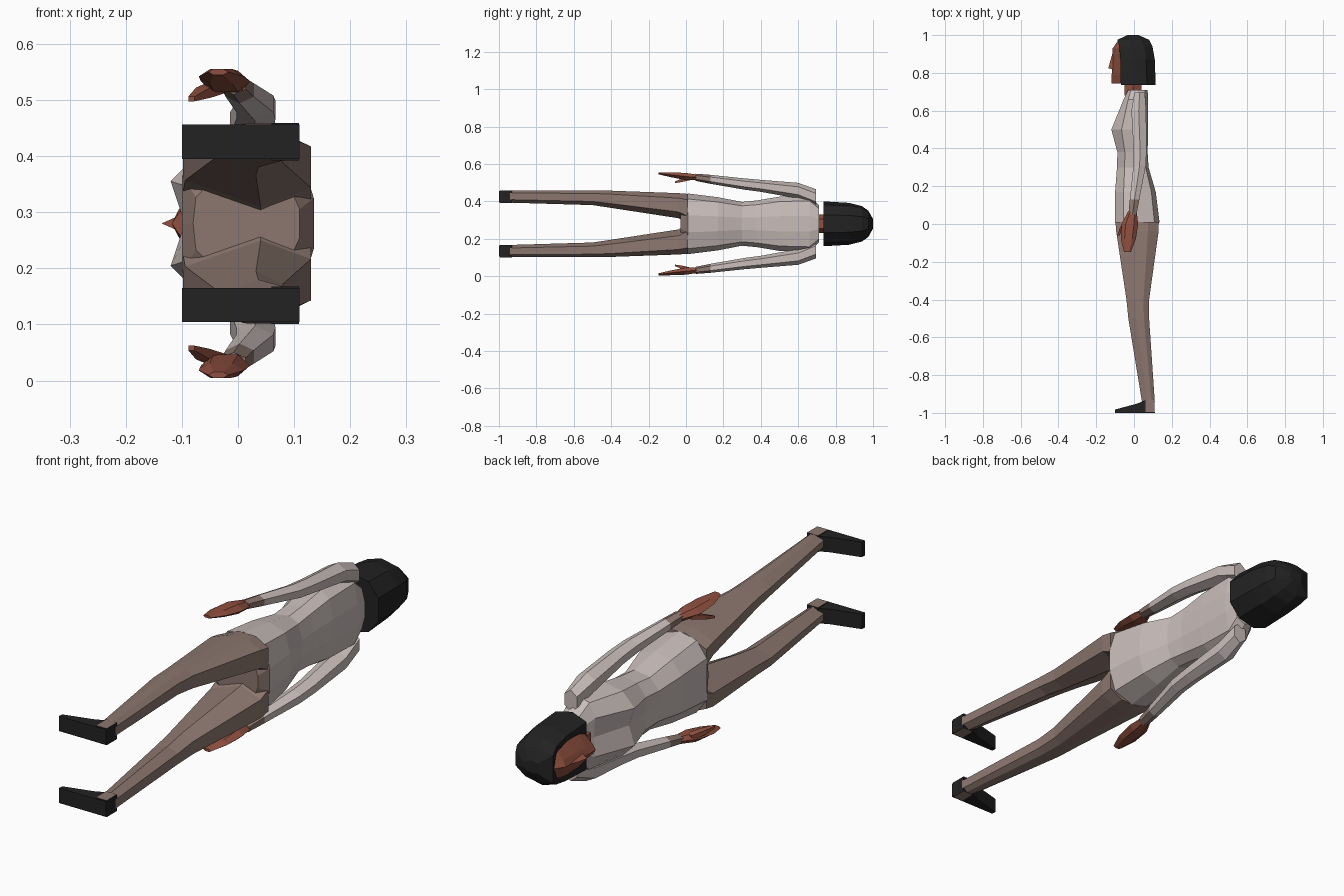
import bpy, bmesh, math
from mathutils import Vector

if "Cube" in bpy.data.objects:
    bpy.data.objects.remove(bpy.data.objects["Cube"])

MID = 0.28  # height of the body's symmetry plane; the figure lies on its side


def material(name, rgb):
    m = bpy.data.materials.new(name)
    m.diffuse_color = (*rgb, 1)
    m.use_nodes = True
    m.node_tree.nodes["Principled BSDF"].inputs["Base Color"].default_value = m.diffuse_color
    return m


SHIRT = material("shirt_light_grey", (0.58, 0.51, 0.49))
TROUSERS = material("trouser_brown", (0.265, 0.185, 0.16))
SKIN = material("skin_brown", (0.28, 0.08, 0.05))
BLACK = material("hair_and_shoe_black", (0.016, 0.016, 0.016))


def loft(name, rings, mats, rule=None):
    """Join rings of (x, y, sideways) points into a closed flat-shaded skin."""
    bm = bmesh.new()
    loops = [[bm.verts.new((x, y, MID + s)) for x, y, s in r] for r in rings]
    n = len(loops[0])
    for a, b in zip(loops, loops[1:]):
        for i in range(n):
            j = (i + 1) % n
            bm.faces.new((a[i], a[j], b[j], b[i]))
    bm.faces.new(loops[0])
    bm.faces.new(loops[-1])
    bmesh.ops.recalc_face_normals(bm, faces=bm.faces)
    if rule:
        for f in bm.faces:
            f.material_index = rule(f)
    me = bpy.data.meshes.new(name)
    bm.to_mesh(me)
    bm.free()
    for m in mats:
        me.materials.append(m)
    ob = bpy.data.objects.new(name, me)
    bpy.context.collection.objects.link(ob)
    return ob


def oval(y, x, s, rx, rs, n, turn=0.5):
    return [(x + rx * math.cos((i + turn) * math.tau / n), y,
             s + rs * math.sin((i + turn) * math.tau / n)) for i in range(n)]


def mirrored(half):
    """Complete a half ring whose first point lies on the symmetry plane."""
    return half + [(x, y, -s) for x, y, s in reversed(half) if s > 0]


# Torso: y, front centre x, bust x, half width, back x
def torso_ring(y, xc, xb, w, back):
    return mirrored([(xc, y, 0), (xb, y, 0.52 * w), (xb * 0.55, y, 0.9 * w),
                     (0.02, y, w), (back * 0.8, y, 0.82 * w), (back, y, 0.28 * w)])


loft("torso", [torso_ring(*r) for r in (
    (0.71, -0.03, -0.03, 0.10, 0.072),
    (0.66, -0.05, -0.055, 0.15, 0.075),
    (0.50, -0.095, -0.12, 0.145, 0.075),
    (0.38, -0.08, -0.088, 0.125, 0.072),
    (0.30, -0.088, -0.09, 0.117, 0.077),
    (0.17, -0.10, -0.10, 0.142, 0.115),
    (0.01, -0.10, -0.10, 0.162, 0.135),
    (-0.03, -0.08, -0.075, 0.09, 0.11))],
    (SHIRT, TROUSERS), lambda f: int(f.calc_center_median().y < 0.01))

# Neck, wedge-shaped face and nose
loft("neck", [oval(y, -0.005, 0, 0.052, 0.05, 6) for y in (0.68, 0.80)], (SKIN,))


def face_ring(y, xf, w):
    return mirrored([(xf, y, 0), (xf + 0.012, y, 0.3 * w), (-0.06, y, w),
                     (0.03, y, w)])


loft("face", [face_ring(*r) for r in (
    (0.745, -0.118, 0.06), (0.79, -0.118, 0.08), (0.86, -0.114, 0.085),
    (0.93, -0.113, 0.078), (0.97, -0.085, 0.05))], (SKIN,))
loft("nose", [
    [(-0.10, 0.815, 0.016), (-0.136, 0.825, 0), (-0.10, 0.815, -0.016)],
    [(-0.10, 0.90, 0.006), (-0.115, 0.90, 0), (-0.10, 0.90, -0.006)]], (SKIN,))


# Bobbed hair: y, front x, back x, half width
def hair_ring(y, xf, xb, w):
    mid, r = (xf + xb) / 2, (xb - xf) / 2
    return mirrored([(xf, y, 0), (xf, y, 0.8 * w), (mid - 0.3 * r, y, w),
                     (mid + 0.5 * r, y, 0.85 * w), (xb, y, 0.4 * w)])


loft("hair", [hair_ring(*r) for r in (
    (0.735, -0.07, 0.115, 0.12), (0.87, -0.072, 0.11, 0.112),
    (0.94, -0.078, 0.098, 0.095), (0.975, -0.088, 0.08, 0.07),
    (1.0, -0.035, 0.025, 0.025))], (BLACK,))


# Leg: y, front x, back x, inner and outer side
def leg_ring(d, y, xf, xb, si, so):
    return [(x, y, d * s) for x, s in (
        (xf, si + 0.35 * (so - si)), (xf, si + 0.75 * (so - si)),
        (xf + 0.4 * (xb - xf), so), (xf + 0.75 * (xb - xf), so),
        (xb, si + 0.8 * (so - si)), (xb, si + 0.25 * (so - si)),
        (xf + 0.6 * (xb - xf), si))]


LEG = ((0.01, -0.098, 0.13, 0.0, 0.16), (-0.04, -0.094, 0.13, 0.03, 0.164),
       (-0.40, -0.04, 0.08, 0.085, 0.177), (-0.50, -0.03, 0.08, 0.10, 0.178),
       (-0.94, 0.042, 0.11, 0.113, 0.178))
ARM = ((0.695, 0.03, 0.14, 0.032, 0.045), (0.60, 0.025, 0.177, 0.045, 0.042),
       (0.40, 0.032, 0.203, 0.04, 0.032), (0.31, 0.03, 0.213, 0.038, 0.03),
       (0.13, 0.003, 0.238, 0.029, 0.024), (0.05, -0.008, 0.249, 0.025, 0.019))
HAND = ((0.07, -0.008, 0.247, 0.022, 0.016), (0.0, -0.022, 0.253, 0.044, 0.022),
        (-0.08, -0.03, 0.262, 0.04, 0.015), (-0.148, -0.035, 0.27, 0.018, 0.006))
SHOE = ((-0.10, -1.0), (-0.10, -0.982), (0.02, -0.95), (0.065, -0.93),
        (0.108, -0.93), (0.11, -1.0))
HEEL = ((0.06, -0.995), (0.06, -0.93), (0.109, -0.93), (0.109, -0.995))

for side, d in (("left", 1), ("right", -1)):
    loft(side + "_leg", [leg_ring(d, *r) for r in LEG], (TROUSERS,))
    loft(side + "_shoe", [[(x, y, d * s) for x, y in SHOE]
                          for s in (0.115, 0.176)], (BLACK,))
    # Trouser-coloured heel panels on both flanks of the shoe
    loft(side + "_heel", [[(x, y, d * s) for x, y in HEEL]
                          for s in (0.112, 0.179)], (BLACK, TROUSERS),
         lambda f: int(abs(f.normal.z) > 0.5))
    # Sleeve with a brown band at the wrist
    loft(side + "_arm", [oval(y, x, d * s, rx, rs, 6) for y, x, s, rx, rs in ARM],
         (SHIRT, TROUSERS), lambda f: int(f.calc_center_median().y < 0.12))
    loft(side + "_hand", [oval(y, x, d * s, rx, rs, 6, 0) for y, x, s, rx, rs in HAND],
         (SKIN,))
    loft(side + "_thumb", [oval(y, x, d * s, rx, rs, 4) for y, x, s, rx, rs in (
        (0.03, -0.03, 0.245, 0.022, 0.014), (-0.02, -0.062, 0.233, 0.018, 0.013),
        (-0.06, -0.083, 0.222, 0.008, 0.006))], (SKIN,))
